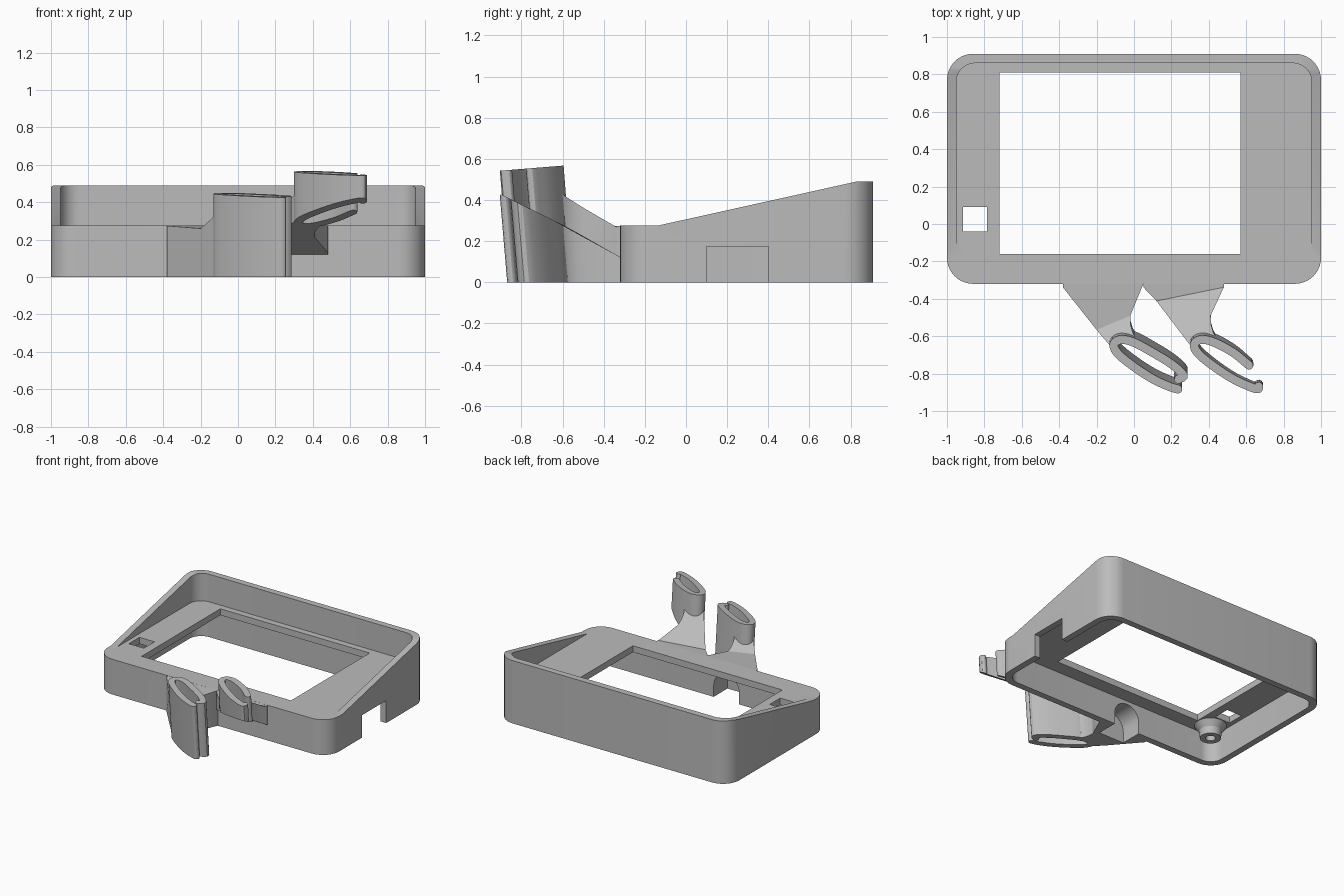
import bpy, bmesh, math
from mathutils import Vector

if "Cube" in bpy.data.objects:
    bpy.data.objects.remove(bpy.data.objects["Cube"])

GREY = (0.5, 0.5, 0.5, 1)
grey = bpy.data.materials.new("plain grey plastic")
grey.diffuse_color = GREY
grey.use_nodes = True
grey.node_tree.nodes["Principled BSDF"].inputs["Base Color"].default_value = GREY

FRONT, BACK, WALL, PLATE, PLATE_LOW = -0.32, 0.91, 0.05, 0.275, 0.225


def make(name, bm):
    bmesh.ops.recalc_face_normals(bm, faces=bm.faces)
    me = bpy.data.meshes.new(name)
    bm.to_mesh(me)
    bm.free()
    me.materials.append(grey)
    ob = bpy.data.objects.new(name, me)
    bpy.context.collection.objects.link(ob)
    return ob


def sweep(name, low, high):
    """Closed solid between two matching outlines."""
    bm = bmesh.new()
    a = [bm.verts.new(p) for p in low]
    b = [bm.verts.new(p) for p in high]
    bm.faces.new(a)
    bm.faces.new(b)
    for i in range(len(a)):
        j = (i + 1) % len(a)
        bm.faces.new((a[i], a[j], b[j], b[i]))
    return make(name, bm)


def slab(name, outline, z0, z1):
    return sweep(name, [(x, y, z0) for x, y in outline], [(x, y, z1) for x, y in outline])


def rounded(inset, radius, steps=10):
    x, y0, y1 = 1 - inset, FRONT + inset, BACK - inset
    corners = [(x, y1), (-x, y1), (-x, y0), (x, y0)]
    pts = []
    for q, (cx, cy) in enumerate(corners):
        cx -= math.copysign(radius, cx)
        cy += radius if cy == y0 else -radius
        for i in range(steps + 1):
            a = (q + i / steps) * math.pi / 2
            pts.append((cx + radius * math.cos(a), cy + radius * math.sin(a)))
    return pts


def box(x0, x1, y0, y1, z0, z1):
    return slab("cutter", [(x0, y0), (x1, y0), (x1, y1), (x0, y1)], z0, z1)


def cut(ob, cutters):
    for c in cutters:
        m = ob.modifiers.new("cut", 'BOOLEAN')
        m.operation, m.solver, m.object = 'DIFFERENCE', 'EXACT', c
        bpy.context.view_layer.objects.active = ob
        bpy.ops.object.modifier_apply(modifier=m.name)
    return ob


def arch():
    """Cable arch running along y through the front wall."""
    pts = [(-0.05, -0.1), (-0.27, -0.1)]
    for i in range(17):
        a = math.pi * (1 - i / 16)
        pts.append((-0.16 + 0.11 * math.cos(a), 0.09 + 0.11 * math.sin(a)))
    return sweep("cutter", [(x, -0.44, z) for x, z in pts], [(x, -0.2, z) for x, z in pts])


# Housing: rounded block with sloped hood, open underside and cut-outs
housing = slab("housing", rounded(0, 0.14), 0, 0.49)
slope = [(-0.5, PLATE), (-0.14, PLATE), (0.83, 0.49), (0.83, 0.7), (-0.5, 0.7)]
bore = arch()
cutters = [
    sweep("cutter", [(-1.2, y, z) for y, z in slope], [(1.2, y, z) for y, z in slope]),
    slab("cutter", rounded(WALL, 0.1), PLATE, 0.8),
    slab("cutter", rounded(WALL, 0.1), -0.2, PLATE_LOW),
    box(-0.72, 0.57, -0.16, 0.81, 0.1, 0.4),
    box(-0.915, -0.785, -0.04, 0.09, 0.1, 0.4),
    box(0.9, 1.1, 0.1, 0.4, -0.1, 0.175),
    bore,
]
cut(housing, cutters)

# Screw boss hanging under the plate
bm = bmesh.new()
rings = []
for r, z in [(0.115, PLATE_LOW), (0.08, 0.18), (0.075, 0.125), (0.035, 0.125), (0.035, PLATE_LOW)]:
    rings.append([bm.verts.new((-0.84 + r * math.cos(a), -0.16 + r * math.sin(a), z))
                  for a in [k * math.tau / 32 for k in range(32)]])
for a, b in zip(rings, rings[1:] + rings[:1]):
    for i in range(32):
        j = (i + 1) % 32
        bm.faces.new((a[i], a[j], b[j], b[i]))
boss = make("screw_boss", bm)


def lean(y, z, z_ref):
    """Clips tip forward a little as they rise."""
    weight = min(1, max(0, (FRONT - y) / 0.3))
    return y - weight * 0.085 * (z - z_ref)


def prism(name, outline, bottom, top, z_ref):
    low = [(x, lean(y, bottom(x, y), z_ref), bottom(x, y)) for x, y in outline]
    high = [(x, lean(y, top(x, y), z_ref), top(x, y)) for x, y in outline]
    return sweep(name, low, high)


def smooth_path(pts, steps=5):
    p = [Vector(q) for q in pts]
    p = [2 * p[0] - p[1]] + p + [2 * p[-1] - p[-2]]
    out = []
    for a, b, c, d in zip(p, p[1:], p[2:], p[3:]):
        for i in range(steps):
            t = i / steps
            out.append(0.5 * (2 * b + (c - a) * t + (2 * a - 5 * b + 4 * c - d) * t * t
                              + (3 * b - a - 3 * c + d) * t ** 3))
    return out + [p[-2]]


def ribbon(pts, half):
    """Outline of a round-ended strip following a path."""
    path = smooth_path(pts)
    left, right = [], []
    for i, p in enumerate(path):
        d = (path[min(i + 1, len(path) - 1)] - path[max(i - 1, 0)]).normalized()
        n = Vector((-d.y, d.x)) * half
        left.append(p + n)
        right.append(p - n)

    def cap(centre, start):
        r = start - centre
        return [centre + Vector((r.x * math.cos(a) + r.y * math.sin(a),
                                 r.y * math.cos(a) - r.x * math.sin(a)))
                for a in [math.pi * k / 6 for k in range(1, 6)]]
    pts = left + cap(path[-1], left[-1]) + right[::-1] + cap(path[0], right[0])
    return [(p.x, p.y) for p in pts]


def ground(x, y):
    return 0


def undercut(x, y):
    return 0.12 + (FRONT - y) * 0.517


def shelf(x, y):
    return PLATE - 0.06 * max(0, FRONT - y)


def ramp(a, b):
    """Surface rising forwards from the fold line a-b."""
    d = (Vector(b) - Vector(a)).normalized()
    return lambda x, y: shelf(*a) + 0.62 * ((x - a[0]) * d.y - (y - a[1]) * d.x)


def bracket(side, dx, fold_a, fold_b, tip_top, bottom, path):
    z_ref = tip_top
    wall = [(-0.38 + dx, -0.30), (-0.38 + dx, -0.34), fold_a, fold_b, (0.05 + dx, -0.32), (0.05 + dx, -0.30)]
    base = prism(side + "_bracket_base", wall, bottom, shelf, z_ref)
    # Neck with a concave sweep into the clip
    neck = [fold_a, (-0.125 + dx, -0.665), (-0.09 + dx, -0.635), (0.0 + dx, -0.645), (0.055 + dx, -0.655),
            (0.02 + dx, -0.632), (-0.005 + dx, -0.595), (-0.018 + dx, -0.55), (-0.02 + dx, -0.5)]
    if fold_b[1] > -0.45:
        neck.append(fold_b)
    body = prism(side + "_bracket_neck", neck, bottom, ramp(fold_a, fold_b), z_ref)
    clip = prism(side + "_clip", ribbon(path, 0.023), bottom,
                 lambda x, y: tip_top + 0.08 * (y + 0.6), z_ref)
    return [base, body, clip]


# Shared hook of each clip, then its own arm ends
hook = [(0.1, -0.688), (0, -0.634), (-0.07, -0.618), (-0.108, -0.645), (-0.085, -0.695),
        (0, -0.765), (0.1, -0.83), (0.19, -0.872)]
parts = bracket("right", 0, (-0.2, -0.58), (-0.02, -0.5), 0.45, ground,
                [(0.238, -0.832), (0.264, -0.81), (0.2, -0.75)] + hook + [(0.235, -0.885)])
shifted = [(x + 0.43, y) for x, y in hook]
parts += bracket("left", 0.43, (0.12, -0.42), (0.48, -0.34), 0.567, undercut,
                 [(0.615, -0.757)] + shifted + [(0.662, -0.884), (0.667, -0.87)])
cut(parts[0], [bore])

for c in cutters:
    bpy.data.objects.remove(c)

bpy.ops.object.select_all(action='DESELECT')
for ob in [housing, boss] + parts:
    ob.select_set(True)
bpy.context.view_layer.objects.active = housing
bpy.ops.object.shade_smooth_by_angle(angle=math.radians(30))
